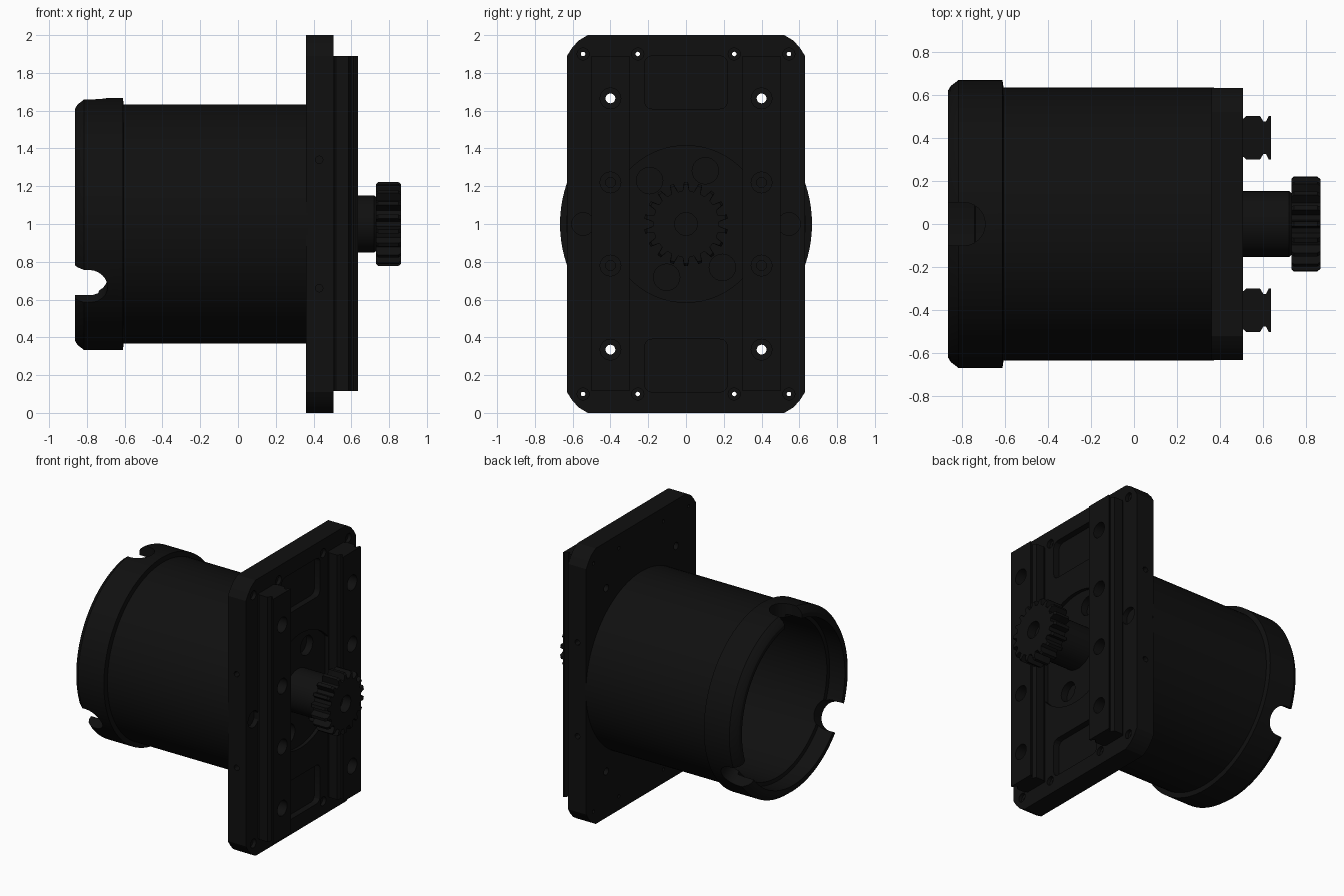
import bpy, bmesh
from math import sin, cos, pi, radians
from mathutils import Vector, Matrix

cube = bpy.data.objects.get("Cube")
if cube:
    bpy.data.objects.remove(cube)

black = bpy.data.materials.new("matte_black")
black.use_nodes = True
black.diffuse_color = (0.005, 0.005, 0.005, 1)
shader = black.node_tree.nodes["Principled BSDF"]
shader.inputs["Base Color"].default_value = black.diffuse_color
shader.inputs["Roughness"].default_value = 0.7


def loft(bm, rings, closed=False):
    """Skin a list of equal rings, capped at the ends or joined into a loop."""
    vs = [[bm.verts.new(p) for p in r] for r in rings]
    n = len(vs[0])
    pairs = list(zip(vs, vs[1:])) + ([(vs[-1], vs[0])] if closed else [])
    faces = []
    for a, b in pairs:
        for i in range(n):
            j = (i + 1) % n
            faces.append(bm.faces.new((a[i], a[j], b[j], b[i])))
    if not closed:
        faces += [bm.faces.new(vs[0]), bm.faces.new(vs[-1])]
    bmesh.ops.recalc_face_normals(bm, faces=faces)


def lathe(bm, profile, y=0, z=1, n=24, closed=False):
    """Turn (x, radius) points around an axis parallel to x."""
    loft(bm, [[Vector((x, y + r * cos(2 * pi * i / n), z + r * sin(2 * pi * i / n)))
               for i in range(n)] for x, r in profile], closed)


def block(bm, x0, x1, outline):
    """Extrude a (y, z) outline along x."""
    loft(bm, [[Vector((x, y, z)) for y, z in outline] for x in (x0, x1)])


def rounded(w, h, c, zc):
    """Rounded rectangle outline in (y, z)."""
    pts = []
    for k, (sy, sz) in enumerate(((1, 1), (-1, 1), (-1, -1), (1, -1))):
        for i in range(4):
            a = k * pi / 2 + i * pi / 6
            pts.append((sy * (w - c) + c * cos(a), zc + sz * (h - c) + c * sin(a)))
    return pts


def make(name, bm):
    me = bpy.data.meshes.new(name)
    bm.to_mesh(me)
    bm.free()
    ob = bpy.data.objects.new(name, me)
    bpy.context.collection.objects.link(ob)
    me.materials.append(black)
    return ob


def cut(ob, bm):
    """Subtract a cutter mesh and keep the result."""
    cutter = make("cutter", bm)
    cutter.hide_render = True
    mod = ob.modifiers.new("cut", "BOOLEAN")
    mod.operation, mod.solver, mod.object = "DIFFERENCE", "EXACT", cutter
    mod.use_self = True
    dg = bpy.context.evaluated_depsgraph_get()
    me = bpy.data.meshes.new_from_object(ob.evaluated_get(dg))
    ob.modifiers.clear()
    ob.data = me
    bpy.data.objects.remove(cutter)


def finish(ob):
    bpy.ops.object.select_all(action="DESELECT")
    ob.select_set(True)
    bpy.context.view_layer.objects.active = ob
    bpy.ops.object.shade_smooth_by_angle(angle=radians(30))


FACE = 0.505
BOLTS = (0.335, 0.78, 1.22, 1.665)


def bolt_holes(bm, sides):
    # outer bolts go right through, inner ones are blind
    for y in sides:
        for z in BOLTS:
            end = 0.3 if abs(z - 1) > 0.5 else 0.45
            lathe(bm, [(0.7, 0.055), (0.56, 0.055), (0.56, 0.026), (end, 0.026)], y, z)


# mounting plate with rounded corners
corner = [(0.63, 1.89), (0.605, 1.93), (0.57, 1.97), (0.52, 2.0)]
top = corner + [(-y, z) for y, z in reversed(corner)]
bm = bmesh.new()
block(bm, 0.36, FACE, top + [(-y, 2 - z) for y, z in top])
plate = make("mounting_plate", bm)

# shallow recesses in the plate face
bm = bmesh.new()
lathe(bm, [(0.6, 0.415), (0.48, 0.415)], n=64)
for zc in (0.25, 1.75):
    block(bm, 0.46, 0.6, rounded(0.22, 0.14, 0.04, zc))
for s in (-1, 1):
    lathe(bm, [(0.6, 0.06), (0.47, 0.06)], s * 0.545, 1)
cut(plate, bm)

# plate holes
bm = bmesh.new()
bolt_holes(bm, (-0.4, 0.4))
for y in (-0.545, -0.255, 0.255, 0.545):
    for z in (0.1, 1.9):
        lathe(bm, [(0.6, 0.032), (0.48, 0.032), (0.48, 0.012), (0.3, 0.012)], y, z, 16)
for a in (70, 130, 250, 310):
    lathe(bm, [(0.6, 0.07), (0.43, 0.07)], 0.3 * cos(radians(a)), 1 + 0.3 * sin(radians(a)))
for s in (-1, 1):
    for z in (0.66, 1.34):
        loft(bm, [[Vector((0.43 + 0.02 * cos(i * pi / 6), s * y, z + 0.02 * sin(i * pi / 6)))
                   for i in range(12)] for y in (0.56, 0.7)])
cut(plate, bm)
finish(plate)

# grooved rails
half = [(0.46, 0.09), (0.51, 0.09), (0.52, 0.1), (0.585, 0.1),
        (0.6, 0.075), (0.612, 0.075), (0.625, 0.1), (0.636, 0.1)]
section = half + [(x, -w) for x, w in reversed(half)]
for s, side in ((-1, "front"), (1, "back")):
    bm = bmesh.new()
    loft(bm, [[Vector((x, s * 0.4 + w, z)) for x, w in section] for z in (0.115, 1.89)])
    rail = make(side + "_rail", bm)
    bm = bmesh.new()
    bolt_holes(bm, (s * 0.4,))
    cut(rail, bm)
    finish(rail)

# hollow housing with a thicker, chamfered rim
bm = bmesh.new()
lathe(bm, [(0.37, 0.633), (-0.605, 0.633), (-0.61, 0.667), (-0.815, 0.667), (-0.85, 0.64),
           (-0.862, 0.62), (-0.862, 0.59), (-0.74, 0.59), (-0.735, 0.565), (0.37, 0.565)],
      n=96, closed=True)
housing = make("round_housing", bm)

# three U-shaped notches in the rim
bm = bmesh.new()
slot = [(-0.95, -0.1)] + [(-0.79 + 0.1 * sin(i * pi / 12), -0.1 * cos(i * pi / 12))
                          for i in range(13)] + [(-0.95, 0.1)]
for a in (0, 120, 240):
    turn = Matrix.Rotation(radians(a), 3, "X")
    loft(bm, [[turn @ Vector((x, t, r)) + Vector((0, 0, 1)) for x, t in slot]
              for r in (0.4, 0.8)])
cut(housing, bm)
finish(housing)

# drive shaft
bm = bmesh.new()
lathe(bm, [(0.44, 0.152), (0.72, 0.152), (0.735, 0.14), (0.75, 0.14)], n=48)
finish(make("drive_shaft", bm))

# toothed gear with chamfered ends and a bore
TEETH = 18
tooth = [(0.0, 0.175), (0.2, 0.175), (0.36, 0.222), (0.64, 0.222), (0.8, 0.175)]
bm = bmesh.new()
rings = []
for x, limit in ((0.73, 0.21), (0.742, 0.222), (0.85, 0.222), (0.864, 0.21)):
    rings.append([Vector((x, min(r, limit) * cos(2 * pi * (k + f) / TEETH),
                          1 + min(r, limit) * sin(2 * pi * (k + f) / TEETH)))
                  for k in range(TEETH) for f, r in tooth])
loft(bm, rings)
gear = make("drive_gear", bm)
bm = bmesh.new()
lathe(bm, [(0.9, 0.06), (0.8, 0.06)])
cut(gear, bm)
finish(gear)
